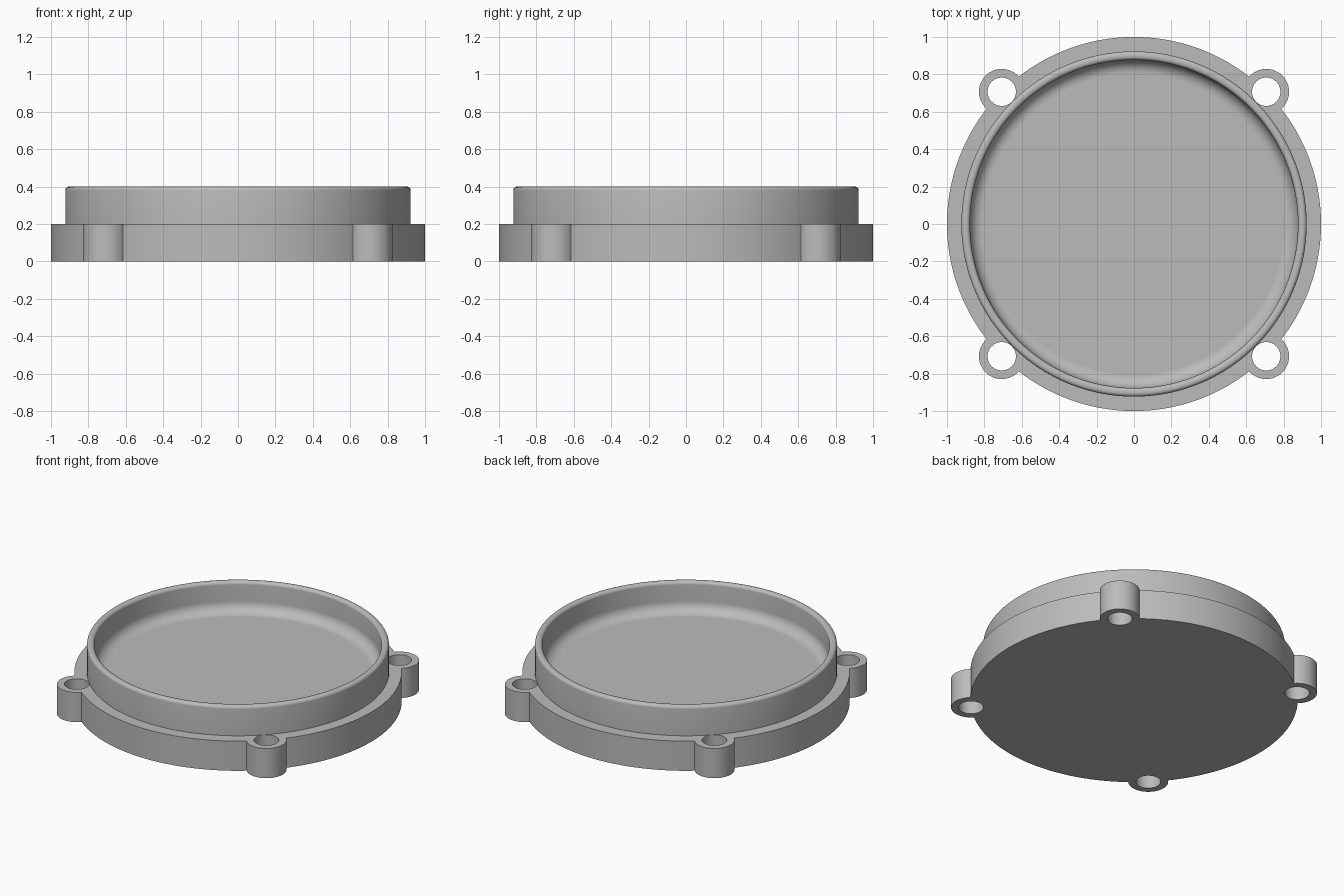
import bpy, bmesh
from math import sin, cos, pi, asin
from mathutils import Vector

cube = bpy.data.objects.get("Cube")
if cube:
    bpy.data.objects.remove(cube)

grey = bpy.data.materials.new("plain grey")
grey.use_nodes = True
colour = (0.5, 0.5, 0.5, 1)
grey.diffuse_color = colour
grey.node_tree.nodes["Principled BSDF"].inputs["Base Color"].default_value = colour

FLANGE_R, FLANGE_H = 1.0, 0.2
LUG_R, HOLE_R = 0.122, 0.076
WALL_OUT, WALL_IN, TOP = 0.923, 0.877, 0.4
ROUND, FILLET = 0.02, 0.07


def arc(cx, cy, r, start, end, steps):
    """Points along a circular arc, both ends included."""
    angles = [start + (end - start) * i / steps for i in range(steps + 1)]
    return [(cx + r * cos(a), cy + r * sin(a)) for a in angles]


def finish(bm, name):
    bmesh.ops.recalc_face_normals(bm, faces=bm.faces)
    mesh = bpy.data.meshes.new(name)
    bm.to_mesh(mesh)
    bm.free()
    mesh.materials.append(grey)
    obj = bpy.data.objects.new(name, mesh)
    bpy.context.collection.objects.link(obj)
    bpy.ops.object.select_all(action='DESELECT')
    obj.select_set(True)
    bpy.context.view_layer.objects.active = obj
    bpy.ops.object.shade_smooth_by_angle(angle=pi / 6)
    return obj


# Flange: disc outline with four lugs, each with a through hole
phi = 2 * asin(LUG_R / (2 * FLANGE_R))      # half angle the lug takes from the rim
sweep = pi / 2 + phi / 2                    # half sweep of the lug arc
outline, loops = [], []
for k in range(4):
    a = pi / 4 + k * pi / 2
    cx, cy = FLANGE_R * cos(a), FLANGE_R * sin(a)
    outline += arc(cx, cy, LUG_R, a - sweep, a + sweep, 32)
    outline += arc(0, 0, FLANGE_R, a + phi, a + pi / 2 - phi, 40)[1:-1]
    loops.append(arc(cx, cy, HOLE_R, 0, 2 * pi, 48)[:-1])
loops.append(outline)

bm = bmesh.new()
for loop in loops:
    verts = [bm.verts.new((x, y, 0)) for x, y in loop]
    for i, v in enumerate(verts):
        bm.edges.new((verts[i - 1], v))
bmesh.ops.triangle_fill(bm, use_beauty=True, use_dissolve=False, edges=bm.edges[:])
top = bmesh.ops.extrude_face_region(bm, geom=bm.faces[:], use_keep_orig=True)["geom"]
bmesh.ops.translate(bm, vec=(0, 0, FLANGE_H),
                    verts=[g for g in top if isinstance(g, bmesh.types.BMVert)])
finish(bm, "flange_with_lugs")

# Raised wall: lathed profile with rounded lip and a fillet down to the floor
profile = [(WALL_OUT, FLANGE_H)]
profile += arc(WALL_OUT - ROUND, TOP - ROUND, ROUND, 0, pi / 2, 6)
profile += arc(WALL_IN + ROUND, TOP - ROUND, ROUND, pi / 2, pi, 6)
profile += arc(WALL_IN - FILLET, FLANGE_H + FILLET, FILLET, 0, -pi / 2, 10)
bm = bmesh.new()
verts = [bm.verts.new((x, 0, z)) for x, z in profile]
edges = [bm.edges.new(pair) for pair in zip(verts, verts[1:])]
bmesh.ops.spin(bm, geom=verts + edges, cent=(0, 0, 0), axis=(0, 0, 1),
               angle=2 * pi, steps=160, use_merge=True)
bmesh.ops.remove_doubles(bm, verts=bm.verts, dist=1e-5)
# Face the open shell outwards
bmesh.ops.recalc_face_normals(bm, faces=bm.faces)
outer = max(bm.faces, key=lambda f: f.calc_center_median().xy.length)
if outer.normal.dot(Vector((*outer.calc_center_median().xy, 0))) < 0:
    bmesh.ops.reverse_faces(bm, faces=bm.faces)
finish(bm, "raised_wall")
